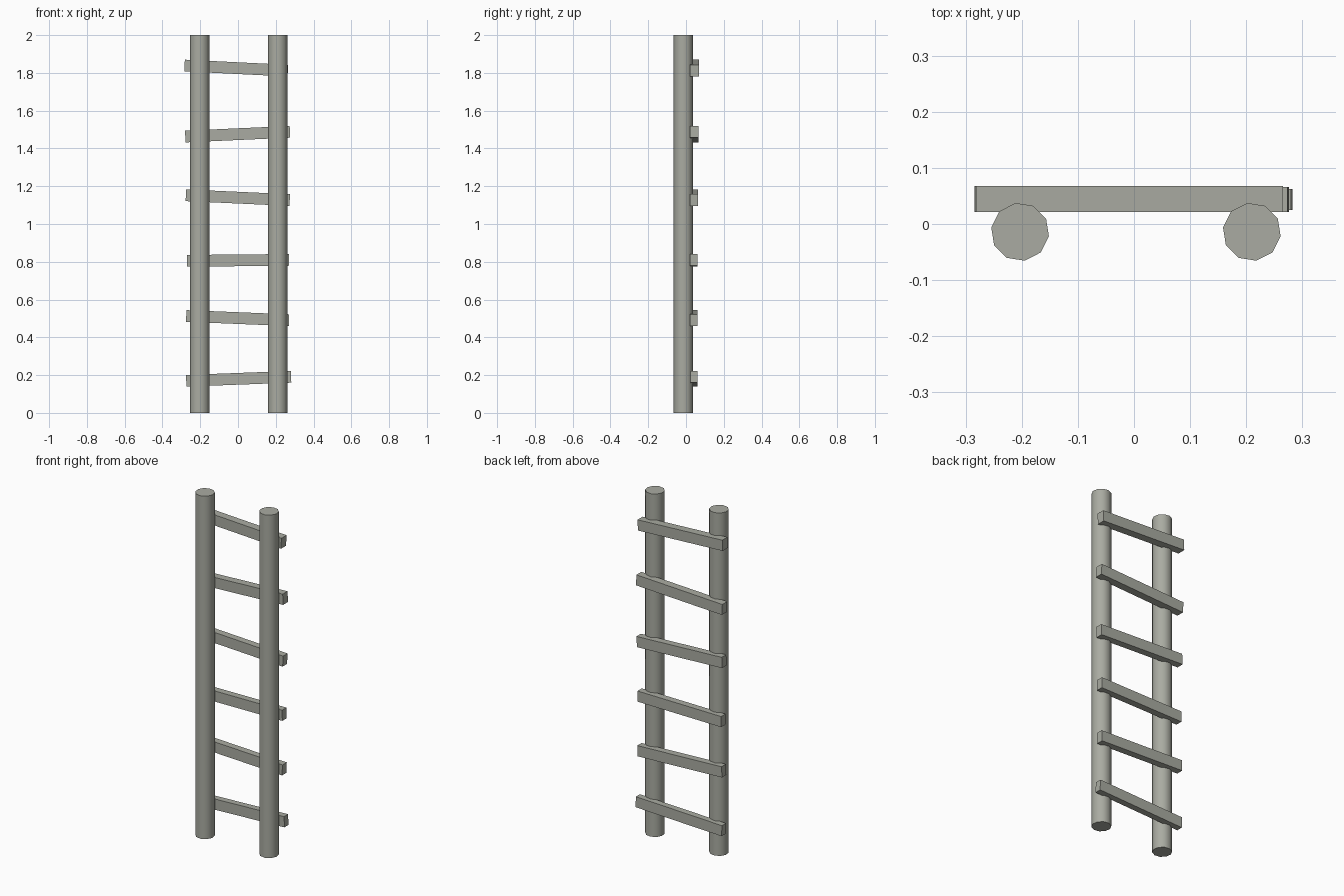
import bpy
from math import radians, atan2, hypot

if "Cube" in bpy.data.objects:
    bpy.data.objects.remove(bpy.data.objects["Cube"], do_unlink=True)

# Weathered wood colour
COLOUR = (0.40, 0.41, 0.36, 1.0)
wood = bpy.data.materials.new("weathered_grey_wood")
wood.use_nodes = True
wood.diffuse_color = COLOUR
bsdf = next(n for n in wood.node_tree.nodes if n.type == "BSDF_PRINCIPLED")
bsdf.inputs["Base Color"].default_value = COLOUR
bsdf.inputs["Roughness"].default_value = 0.8


def finish(name):
    obj = bpy.context.object
    obj.name = name
    obj.data.materials.append(wood)
    return obj


def pole(name, x):
    """Ten-sided upright with smooth sides and flat ends."""
    bpy.ops.mesh.primitive_cylinder_add(
        vertices=10, radius=0.052, depth=2, location=(x, -0.014, 1),
        rotation=(0, 0, radians(9)))
    finish(name)
    bpy.ops.object.shade_smooth_by_angle(angle=radians(40))


def rung(name, x0, z0, x1, z1, y0, y1):
    """Square bar running from one end centre to the other."""
    bpy.ops.mesh.primitive_cube_add(
        size=1, location=((x0 + x1) / 2, (y0 + y1) / 2, (z0 + z1) / 2),
        rotation=(0, -atan2(z1 - z0, x1 - x0), 0))
    finish(name).scale = (hypot(x1 - x0, z1 - z0), y1 - y0, 0.062)


# Uprights
pole("right_pole", -0.203)
pole("left_pole", 0.21)

# Uneven rungs fixed to the back, bottom to top: x0, z0, x1, z1, y0, y1
RUNGS = [
    (-0.274, 0.170, 0.281, 0.191, 0.025, 0.062),
    (-0.274, 0.513, 0.270, 0.491, 0.022, 0.062),
    (-0.270, 0.805, 0.270, 0.810, 0.022, 0.062),
    (-0.276, 1.152, 0.274, 1.127, 0.022, 0.063),
    (-0.279, 1.463, 0.275, 1.488, 0.021, 0.066),
    (-0.283, 1.839, 0.264, 1.812, 0.021, 0.068),
]
for i, ends in enumerate(RUNGS, 1):
    rung(f"rung_{i}", *ends)
